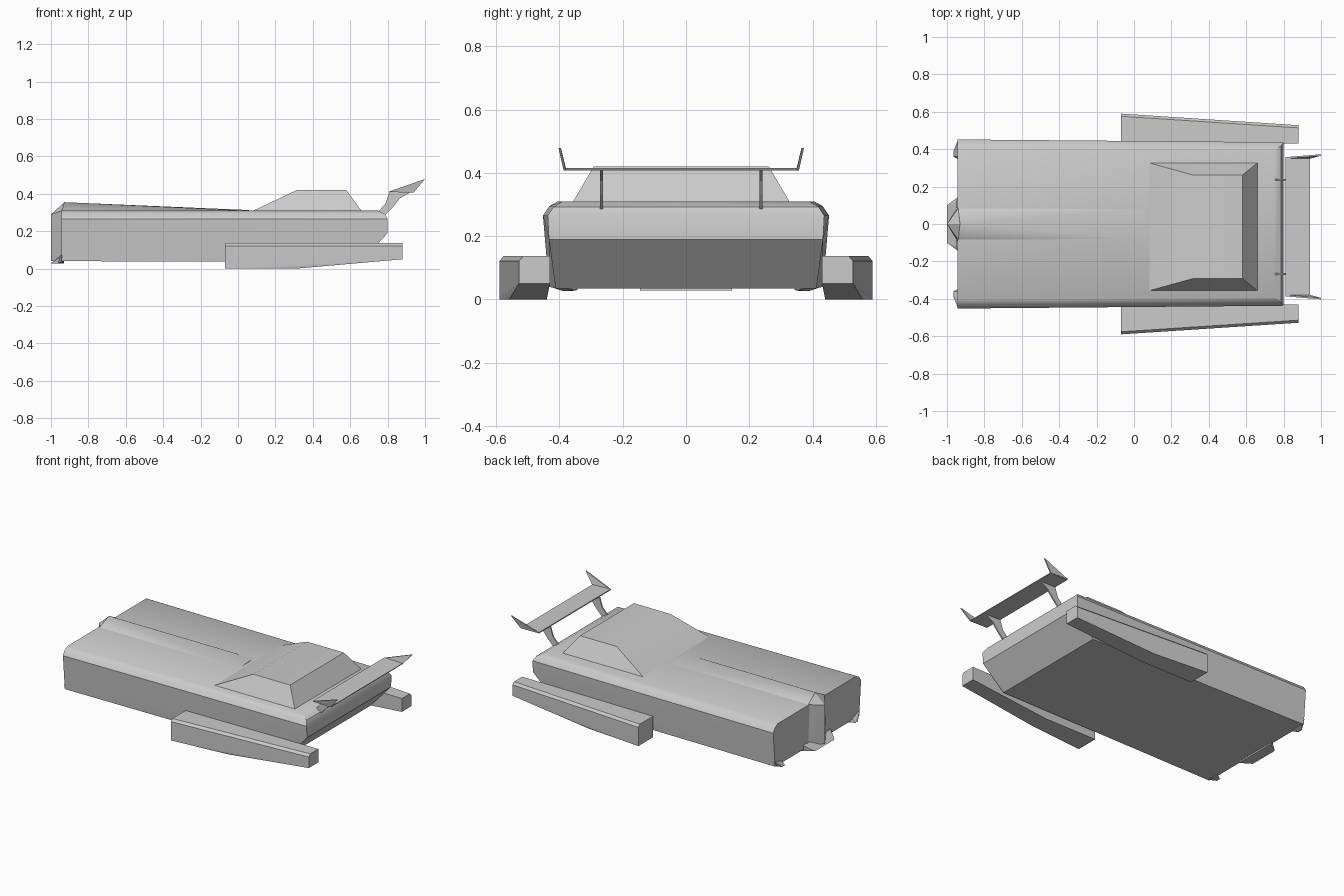
import bpy, bmesh, math

if "Cube" in bpy.data.objects:
    bpy.data.objects.remove(bpy.data.objects["Cube"])

YC = -0.015  # cabin and wing sit slightly off the body centre


def finish(name, bm, smooth=True):
    bmesh.ops.recalc_face_normals(bm, faces=bm.faces)
    me = bpy.data.meshes.new(name)
    bm.to_mesh(me)
    bm.free()
    ob = bpy.data.objects.new(name, me)
    bpy.context.collection.objects.link(ob)
    if smooth:
        bpy.ops.object.select_all(action='DESELECT')
        ob.select_set(True)
        bpy.context.view_layer.objects.active = ob
        bpy.ops.object.shade_smooth_by_angle(angle=math.radians(32))
    return ob


def hull(name, pts, smooth=True):
    """Convex solid around a few corner points."""
    bm = bmesh.new()
    for p in pts:
        bm.verts.new(p)
    res = bmesh.ops.convex_hull(bm, input=bm.verts)
    loose = [v for v in bm.verts if not v.link_faces]
    bmesh.ops.delete(bm, geom=loose, context='VERTS')
    bmesh.ops.dissolve_limit(bm, angle_limit=0.01, verts=bm.verts, edges=bm.edges)
    return finish(name, bm, smooth)


def both(pts):
    """Points plus their mirror image in y."""
    return [(x, s * y, z) for x, y, z in pts for s in (1, -1)]


def plate(name, profile, y, t):
    """Side profile (x, z) extruded along y."""
    bm = bmesh.new()
    f = bm.faces.new([bm.verts.new((x, y - t / 2, z)) for x, z in profile])
    r = bmesh.ops.extrude_face_region(bm, geom=[f])
    bmesh.ops.translate(bm, vec=(0, t, 0),
                        verts=[v for v in r['geom'] if isinstance(v, bmesh.types.BMVert)])
    return finish(name, bm, False)


# main body with rounded shoulders and undercut tail
hull("body", both([
    (-.945, .433, .04), (-.945, .452, .265), (-.945, .432, .295), (-.945, .405, .31),
    (.66, .412, .035), (.80, .433, .19), (.80, .437, .265),
    (.785, .418, .293), (.75, .39, .31)]))

# pointed prow and the bonnet ridge fading into the deck
hull("prow", both([(-.94, .10, .04), (-.94, .085, .31)]) +
     [(-1, 0, .04), (-1, 0, .29), (-.93, 0, .353), (-.92, 0, .04)])
hull("bonnet_ridge", both([(-.94, .085, .309), (.06, .082, .309)]) +
     [(-.93, 0, .355), (.06, 0, .313)])

# cabin
cabin = hull("cabin", both([
    (.08, .342, .309), (.66, .342, .309), (.315, .277, .42), (.58, .277, .42)]))
cabin.location.y = YC

# front splitter
hull("front_splitter", both([
    (-.93, .145, .028), (-1, .10, .028), (-.94, .145, .07), (-.95, .12, .07)]), False)

for s, side in ((1, "left"), (-1, "right")):
    # small corner splitters
    hull(side + "_corner_splitter", [(x, s * y, z) for x, y, z in (
        (-.93, .43, .04), (-.965, .39, .027), (-.965, .36, .027),
        (-.93, .34, .03), (-.945, .44, .075), (-.945, .36, .05))], False)

    # side pods, tapering towards the tail
    pts = []
    for x, inner, outer, low in ((-.07, .44, .59, 0), (.31, .44, .558, 0), (.88, .43, .528, .05)):
        pts += [(x, s * inner, low), (x, s * inner, .137), (x, s * outer, low),
                (x, s * outer, .122), (x, s * (outer - .014), .137)]
    hull(side + "_side_pod", pts)

    # wing struts
    plate(side + "_wing_strut",
          [(.75, .305), (.79, .35), (.81, .412), (.925, .41), (.865, .375), (.83, .33), (.785, .283)],
          YC + s * .252, .009)

    # flared wing end plates
    tri = [(.81, .368, .413), (.94, .368, .408), (1, .384, .479)]
    hull(side + "_wing_end_plate",
         [(x, YC + s * (y + d), z) for x, y, z in tri for d in (-.004, .004)], False)

# wing blade
plate("wing", [(.81, .409), (.94, .407), (.94, .412), (.81, .416)], YC, .74)
